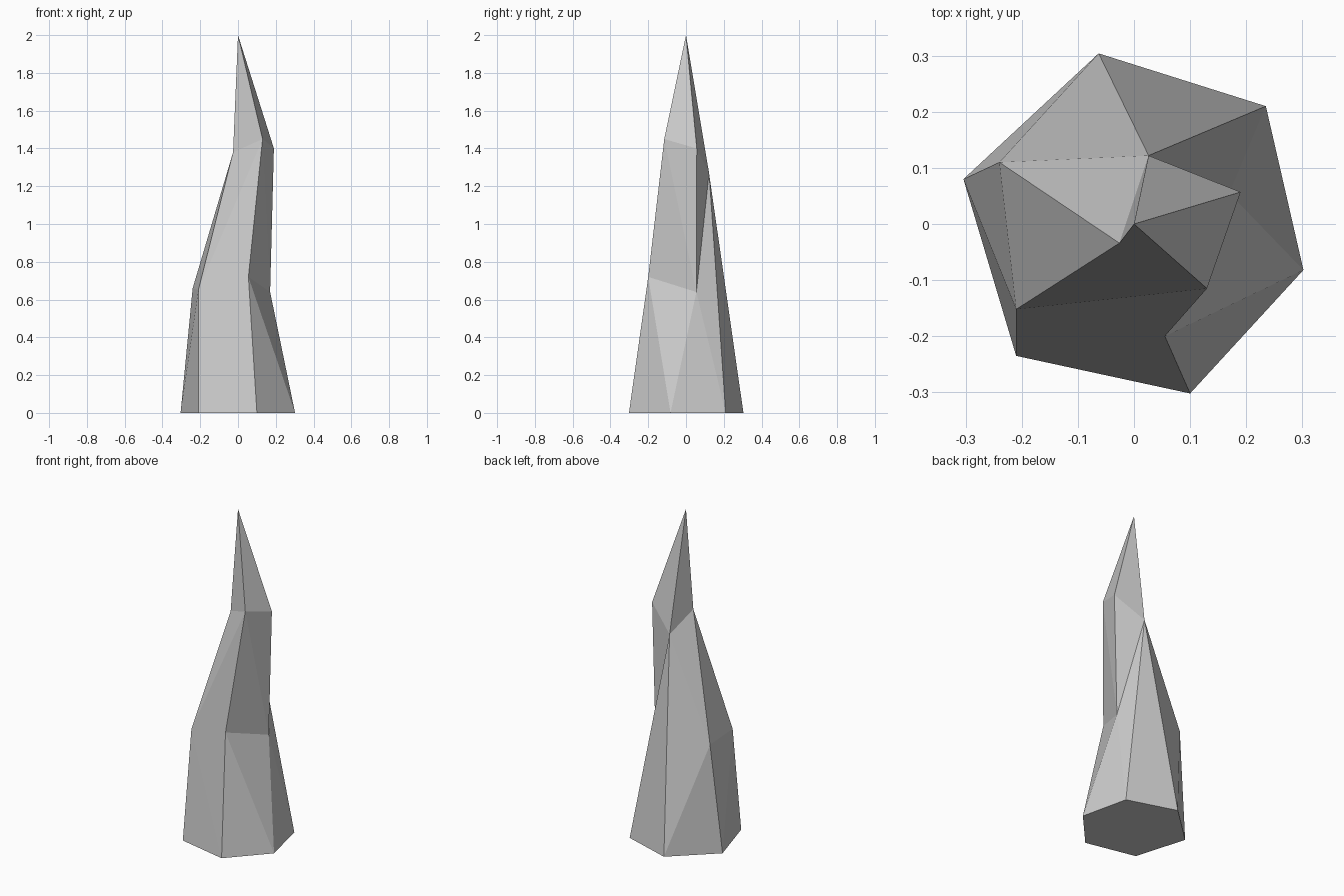
import bpy
import bmesh

if "Cube" in bpy.data.objects:
    bpy.data.objects.remove(bpy.data.objects["Cube"])

bm = bmesh.new()


def add_ring(points):
    return [bm.verts.new(p) for p in points]


def stitch(upper, lower, steps):
    """Zip two rings together; each step advances the upper (u) or lower (l) ring."""
    i = j = 0
    for s in steps:
        a, b = upper[i % len(upper)], lower[j % len(lower)]
        if s == "u":
            i += 1
            c = upper[i % len(upper)]
        else:
            j += 1
            c = lower[j % len(lower)]
        if len({a, b, c}) == 3:
            bm.faces.new((a, b, c))


# Rings, counter-clockwise from the front left
base = add_ring([(-0.21, -0.235, 0), (0.10, -0.302, 0), (0.302, -0.082, 0),
                 (0.235, 0.21, 0), (-0.063, 0.304, 0), (-0.304, 0.08, 0)])
mid = add_ring([(-0.21, -0.152, 0.65), (0.055, -0.20, 0.72),
                (0.17, 0.055, 0.64), (-0.24, 0.11, 0.66)])
top = add_ring([(-0.026, -0.034, 1.38), (0.13, -0.115, 1.45),
                (0.19, 0.057, 1.40), (0.026, 0.122, 1.27)])
tip = add_ring([(0, 0, 2)])
mid.insert(3, top[3])  # the back ridge vertex belongs to both rings

# Crystal facets
bm.faces.new(base[::-1])
stitch(mid, base, "lululululul")
stitch(top, mid, "ulluullul")
stitch(tip, top, "llll")
bmesh.ops.recalc_face_normals(bm, faces=bm.faces)

mesh = bpy.data.meshes.new("crystal_spike")
bm.to_mesh(mesh)
bm.free()
bpy.context.collection.objects.link(bpy.data.objects.new("crystal_spike", mesh))
